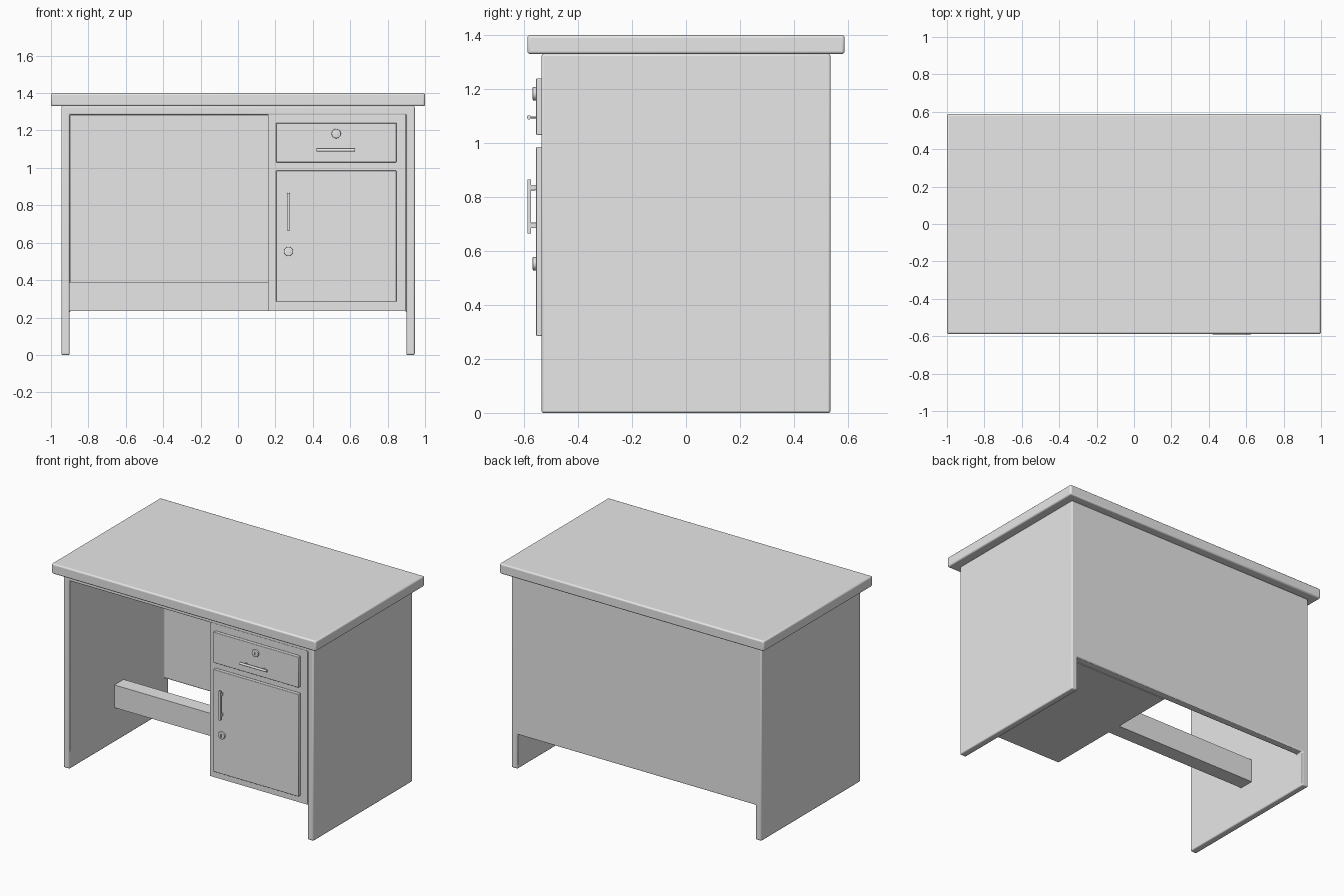
import bpy
import bmesh
from math import pi
from mathutils import Matrix, Vector

cube = bpy.data.objects.get("Cube")
if cube:
    bpy.data.objects.remove(cube, do_unlink=True)

grey = bpy.data.materials.new("plain grey")
grey.use_nodes = True
grey.diffuse_color = (0.8, 0.8, 0.8, 1)
grey.node_tree.nodes["Principled BSDF"].inputs["Base Color"].default_value = (0.8, 0.8, 0.8, 1)


def finish(bm, name, bevel=0, segments=2):
    """Turn a bmesh into a grey object with softened edges."""
    bmesh.ops.recalc_face_normals(bm, faces=bm.faces[:])
    mesh = bpy.data.meshes.new(name)
    bm.to_mesh(mesh)
    bm.free()
    mesh.materials.append(grey)
    obj = bpy.data.objects.new(name, mesh)
    bpy.context.collection.objects.link(obj)
    if bevel:
        add_bevel(obj, bevel, segments)
    return obj


def add_bevel(obj, width, segments=2):
    mod = obj.modifiers.new("soft edges", "BEVEL")
    mod.width = width
    mod.segments = segments
    mod.limit_method = "ANGLE"


def add_box(bm, x, y, z):
    """Box from (min, max) ranges on each axis."""
    size = Vector((x[1] - x[0], y[1] - y[0], z[1] - z[0]))
    mid = Vector((sum(x), sum(y), sum(z))) / 2
    matrix = Matrix.Translation(mid) @ Matrix.Diagonal(size).to_4x4()
    bmesh.ops.create_cube(bm, size=1, matrix=matrix)


def box(name, x, y, z, bevel=0, segments=2):
    bm = bmesh.new()
    add_box(bm, x, y, z)
    return finish(bm, name, bevel, segments)


def add_rod(bm, start, end, radius, sides=16):
    start, end = Vector(start), Vector(end)
    axis = end - start
    turn = axis.to_track_quat("Z", "Y").to_matrix().to_4x4()
    bmesh.ops.create_cone(bm, cap_ends=True, segments=sides, radius1=radius, radius2=radius,
                          depth=axis.length, matrix=Matrix.Translation((start + end) / 2) @ turn)


def smooth(obj):
    bpy.ops.object.select_all(action="DESELECT")
    obj.select_set(True)
    bpy.context.view_layer.objects.active = obj
    bpy.ops.object.shade_smooth_by_angle(angle=pi / 5)


INNER, BACK, FLOOR, CEILING = 0.9, 0.48, 0.235, 1.285
FRONT, FACE = -0.53, -0.555

# Worktop
smooth(box("worktop", (-1, 1), (-0.588, 0.588), (1.33, 1.4), 0.01, 3))

# Body: side panels, back panel and upper board in one hollowed shell
shell = box("desk_body", (-0.945, 0.945), (-0.535, 0.535), (0, 1.33))
profile = [(-1, -1), (1, -1), (1, FLOOR), (BACK, FLOOR), (BACK, CEILING), (-1, CEILING)]
bm = bmesh.new()
side = bm.faces.new([bm.verts.new((-INNER, y, z)) for y, z in profile])
pushed = bmesh.ops.extrude_face_region(bm, geom=[side])["geom"]
bmesh.ops.translate(bm, vec=(2 * INNER, 0, 0),
                    verts=[v for v in pushed if isinstance(v, bmesh.types.BMVert)])
cutter = finish(bm, "hollow_cutter")
cutter.hide_render = True
cut = shell.modifiers.new("hollow", "BOOLEAN")
cut.operation = "DIFFERENCE"
cut.solver = "EXACT"
cut.object = cutter
bpy.context.view_layer.objects.active = shell
bpy.ops.object.modifier_apply(modifier=cut.name)
bpy.data.objects.remove(cutter, do_unlink=True)
add_bevel(shell, 0.007)
smooth(shell)

# Footrest bar across the kneehole
box("footrest_bar", (-INNER, 0.17), (-0.05, 0.05), (FLOOR, 0.39))

# Cabinet with its drawer and door fronts
box("cabinet", (0.16, INNER - 0.005), (FRONT, BACK), (FLOOR, CEILING))
for name, z in (("drawer_front", (1.03, 1.24)), ("door_front", (0.285, 0.985))):
    smooth(box(name, (0.203, 0.847), (FACE, FRONT), z, 0.003))

# Drawer handle: round pull on two thin posts
bm = bmesh.new()
add_rod(bm, (0.42, -0.582, 1.095), (0.625, -0.582, 1.095), 0.008)
for x in (0.455, 0.59):
    add_rod(bm, (x, FACE, 1.095), (x, -0.58, 1.095), 0.004, 8)
smooth(finish(bm, "drawer_handle"))

# Door handle: flat upright pull on two posts
bm = bmesh.new()
add_box(bm, (0.262, 0.278), (-0.588, -0.574), (0.665, 0.865))
for z in (0.695, 0.835):
    add_box(bm, (0.265, 0.275), (-0.576, FACE), (z - 0.01, z + 0.01))
finish(bm, "door_handle", 0.002)

# Round locks with a recessed keyhole slot
for name, x, z in (("drawer_lock", 0.525, 1.183), ("door_lock", 0.27, 0.553)):
    bm = bmesh.new()
    add_rod(bm, (x, FACE, z), (x, -0.568, z), 0.025, 24)
    lock = finish(bm, name, 0.003)
    slot = box(name + "_slot_cutter", (x - 0.003, x + 0.003), (-0.58, -0.562), (z - 0.011, z + 0.011))
    slot.hide_render = True
    cut = lock.modifiers.new("keyhole", "BOOLEAN")
    cut.operation = "DIFFERENCE"
    cut.object = slot
    bpy.context.view_layer.objects.active = lock
    for mod in [m.name for m in lock.modifiers]:
        bpy.ops.object.modifier_apply(modifier=mod)
    bpy.data.objects.remove(slot, do_unlink=True)
    smooth(lock)
